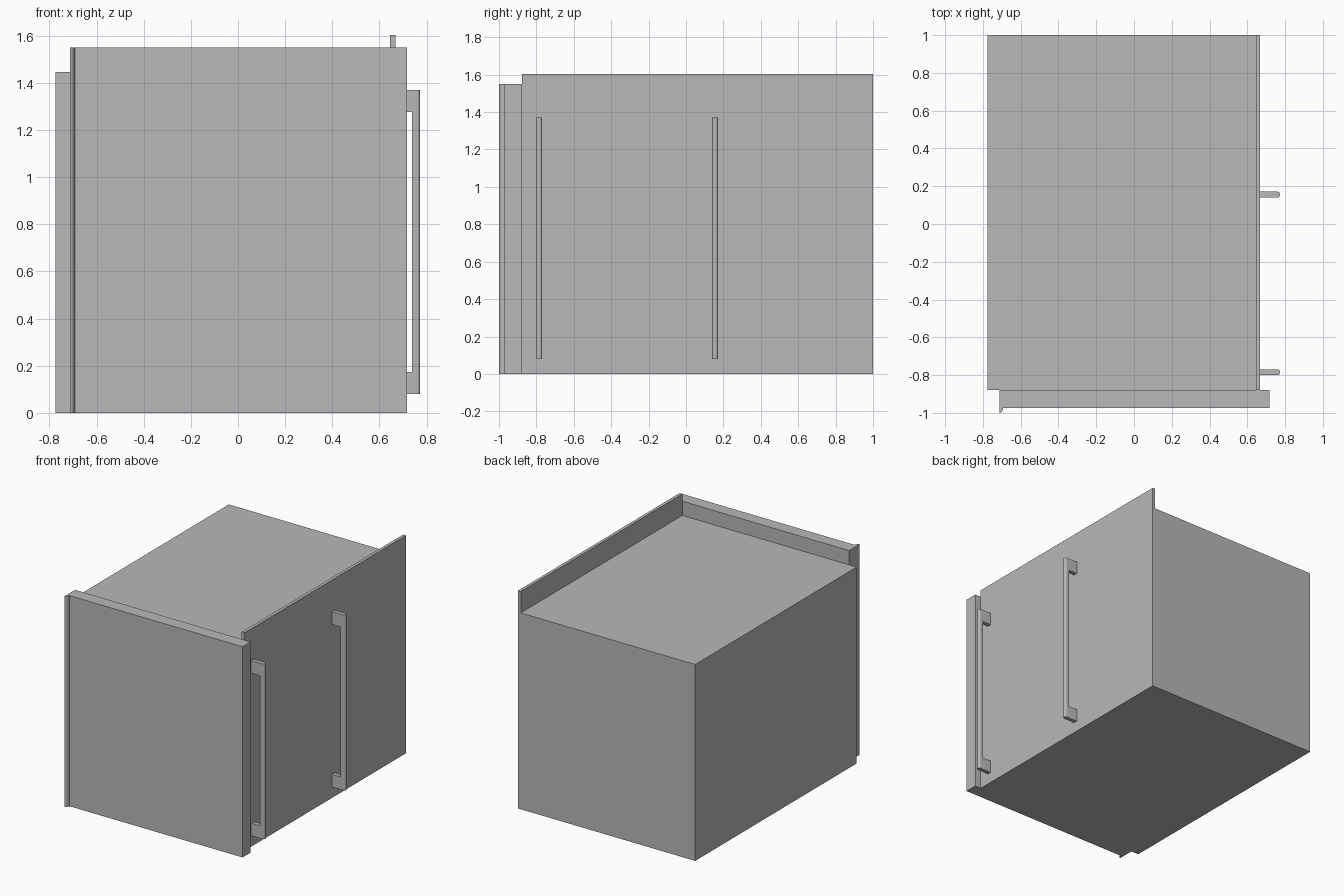
import bpy
import bmesh
import math
from mathutils import Vector

cube = bpy.data.objects.get("Cube")
if cube:
    bpy.data.objects.remove(cube, do_unlink=True)

# Single grey finish
grey = bpy.data.materials.new("light grey")
grey.use_nodes = True
colour = (0.48, 0.48, 0.48, 1.0)
grey.diffuse_color = colour
grey.node_tree.nodes["Principled BSDF"].inputs["Base Color"].default_value = colour


def finish(name, bm):
    bmesh.ops.recalc_face_normals(bm, faces=bm.faces)
    mesh = bpy.data.meshes.new(name)
    bm.to_mesh(mesh)
    bm.free()
    mesh.materials.append(grey)
    obj = bpy.data.objects.new(name, mesh)
    bpy.context.collection.objects.link(obj)
    return obj


def prism(points, direction):
    """Closed outline swept along a direction."""
    bm = bmesh.new()
    face = bm.faces.new([bm.verts.new(p) for p in points])
    swept = bmesh.ops.extrude_face_region(bm, geom=[face])["geom"]
    verts = [v for v in swept if isinstance(v, bmesh.types.BMVert)]
    bmesh.ops.translate(bm, verts=verts, vec=Vector(direction))
    return bm


def box(name, x0, x1, y0, y1, z0, z1):
    outline = [(x0, y0, z0), (x1, y0, z0), (x1, y1, z0), (x0, y1, z0)]
    return finish(name, prism(outline, (0, 0, z1 - z0)))


def smooth(obj):
    bpy.ops.object.select_all(action="DESELECT")
    obj.select_set(True)
    bpy.context.view_layer.objects.active = obj
    bpy.ops.object.shade_smooth_by_angle(angle=math.radians(35))


# Cabinet body and the taller side panel
FRONT, BACK = -0.878, 1.0
SIDE = 0.668
box("cabinet_body", -0.775, 0.645, FRONT, BACK, 0.0, 1.446)
box("side_panel", 0.645, SIDE, FRONT, BACK, 0.0, 1.604)

# Front panel with a rounded lip along one vertical edge
panel = [(0.718, FRONT), (-0.713, FRONT), (-0.713, -1.0), (-0.706, -0.999),
         (-0.699, -0.993), (-0.694, -0.984), (-0.692, -0.973), (0.718, -0.973)]
smooth(finish("front_panel", prism([(x, y, 0) for x, y in panel], (0, 0, 1.551))))


# Bar handles: a C-shaped outline with its outer grip edges rounded
def handle(name, y0):
    low, high, foot, outer, inner, depth = 0.08, 1.37, 0.093, 0.773, 0.738, 0.031
    outline = [(SIDE, low), (outer, low), (outer, high), (SIDE, high),
               (SIDE, high - foot), (inner, high - foot),
               (inner, low + foot), (SIDE, low + foot)]
    bm = prism([(x, y0, z) for x, z in outline], (0, depth, 0))
    grip = [e for e in bm.edges if all(abs(v.co.x - outer) < 1e-4 for v in e.verts)
            and abs(e.verts[0].co.z - e.verts[1].co.z) > 0.5]
    bmesh.ops.bevel(bm, geom=grip, offset=0.014, segments=5, profile=0.5,
                    affect="EDGES")
    smooth(finish(name, bm))


handle("front_handle", -0.8)
handle("middle_handle", 0.14)
